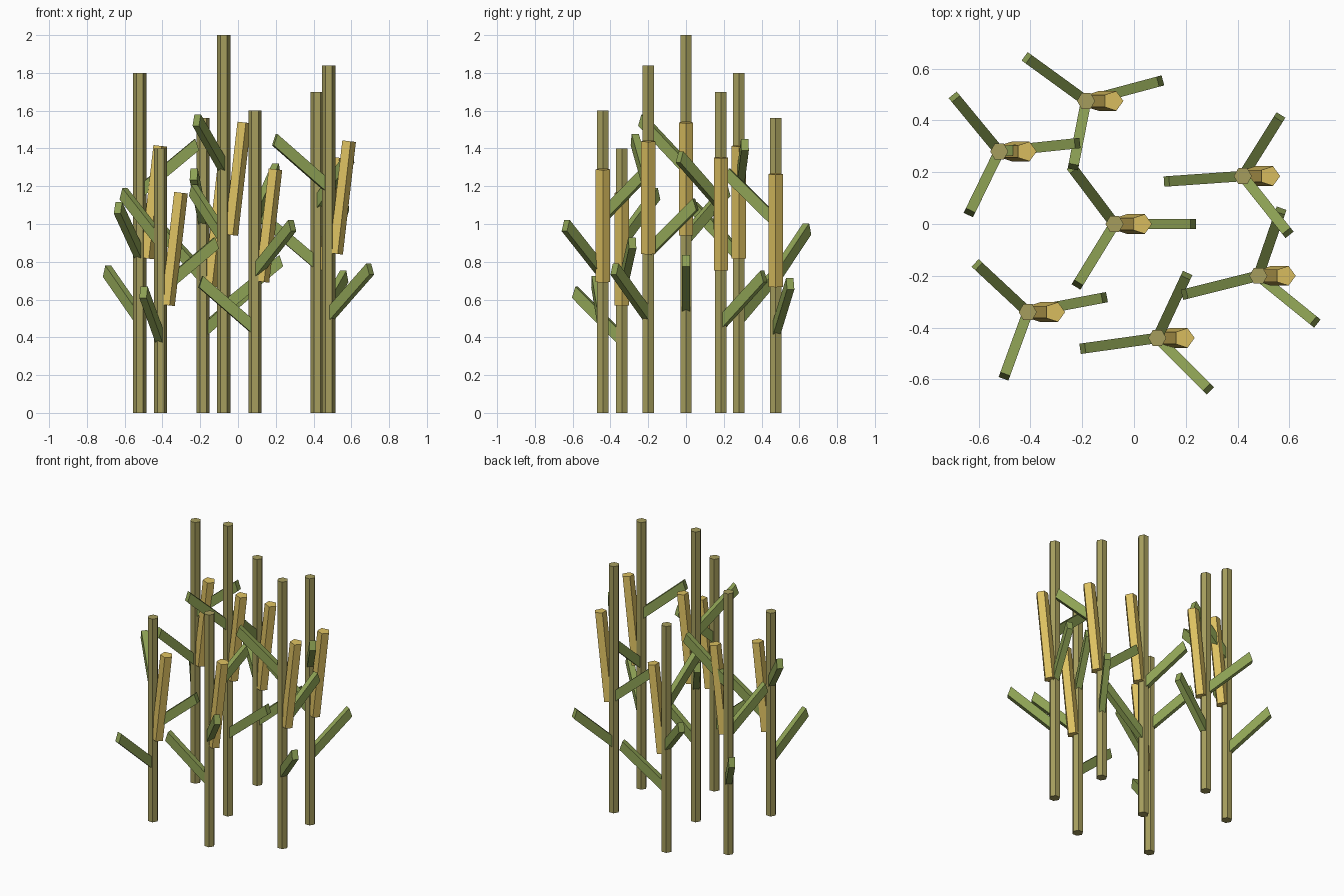
import bpy, bmesh
from math import cos, sin, pi, radians
from mathutils import Vector, Matrix

if "Cube" in bpy.data.objects:
    bpy.data.objects.remove(bpy.data.objects["Cube"])


def material(name, color):
    m = bpy.data.materials.new(name)
    m.diffuse_color = (*color, 1)
    m.use_nodes = True
    m.node_tree.nodes["Principled BSDF"].inputs["Base Color"].default_value = m.diffuse_color
    return m


STALK = material("dry_stalk", (0.38, 0.34, 0.11))
COB = material("golden_cob", (0.72, 0.53, 0.12))
LEAF = material("green_leaf", (0.27, 0.36, 0.09))


def sweep(name, bottom, top, mat):
    """Closed prism between two matching rings of points."""
    bm = bmesh.new()
    a = [bm.verts.new(p) for p in bottom]
    b = [bm.verts.new(p) for p in top]
    n = len(a)
    bm.faces.new(a[::-1])
    bm.faces.new(b)
    for i in range(n):
        j = (i + 1) % n
        bm.faces.new((a[i], a[j], b[j], b[i]))
    bmesh.ops.recalc_face_normals(bm, faces=bm.faces)
    me = bpy.data.meshes.new(name)
    bm.to_mesh(me)
    bm.free()
    me.materials.append(mat)
    ob = bpy.data.objects.new(name, me)
    bpy.context.collection.objects.link(ob)


def ring(n, r, z):
    return [Vector((r * cos(2 * pi * i / n), r * sin(2 * pi * i / n), z)) for i in range(n)]


def leaf_ring(center, d):
    """Upright leaf section, .04 wide and .06 tall, leaning back slightly."""
    side = Vector((-d.y, d.x, 0)) * 0.02
    up = Vector((0, 0, 0.03)) - d * 0.01
    return [center + side + up, center - side + up, center - side - up, center + side - up]


# x, y, height, then (direction in degrees, reach) for low, middle and high leaf
plants = [
    (-0.52, 0.28, 1.80, ((129.5, 0.283), (244, 0.273), (6, 0.313))),
    (-0.41, -0.34, 1.40, ((250, 0.274), (10.7, 0.311), (137, 0.278))),
    (-0.185, 0.475, 1.56, ((15, 0.307), (144, 0.293), (259, 0.269))),
    (-0.075, 0.0, 2.00, ((0, 0.314), (127, 0.280), (238.5, 0.285))),
    (0.09, -0.44, 1.60, ((188, 0.301), (315, 0.289), (65, 0.277))),
    (0.42, 0.185, 1.70, ((58, 0.278), (184, 0.305), (308.5, 0.290))),
    (0.48, -0.20, 1.84, ((321, 0.293), (71, 0.276), (194, 0.304))),
]

for x, y, h, leaves in plants:
    base = Vector((x, y, 0))
    # six-sided stalk
    sweep("stalk", [p + base for p in ring(6, 0.035, 0)], [p + base for p in ring(6, 0.035, h)], STALK)
    # five-sided cob leaning away from the stalk
    place = Matrix.Translation((x + 0.07, y, 0.62 * h)) @ Matrix.Rotation(0.115, 4, 'Y')
    sweep("cob", [place @ p for p in ring(5, 0.04, -0.3)], [place @ p for p in ring(5, 0.04, 0.3)], COB)
    # three leaves rising around the stalk
    for k, (angle, reach) in enumerate(leaves):
        d = Vector((cos(radians(angle)), sin(radians(angle)), 0))
        start = base + Vector((0, 0, h * (0.278 + 0.186 * k)))
        end = start + d * (reach - 0.01) + Vector((0, 0, 0.25))
        sweep("leaf", leaf_ring(start, d), leaf_ring(end, d), LEAF)
